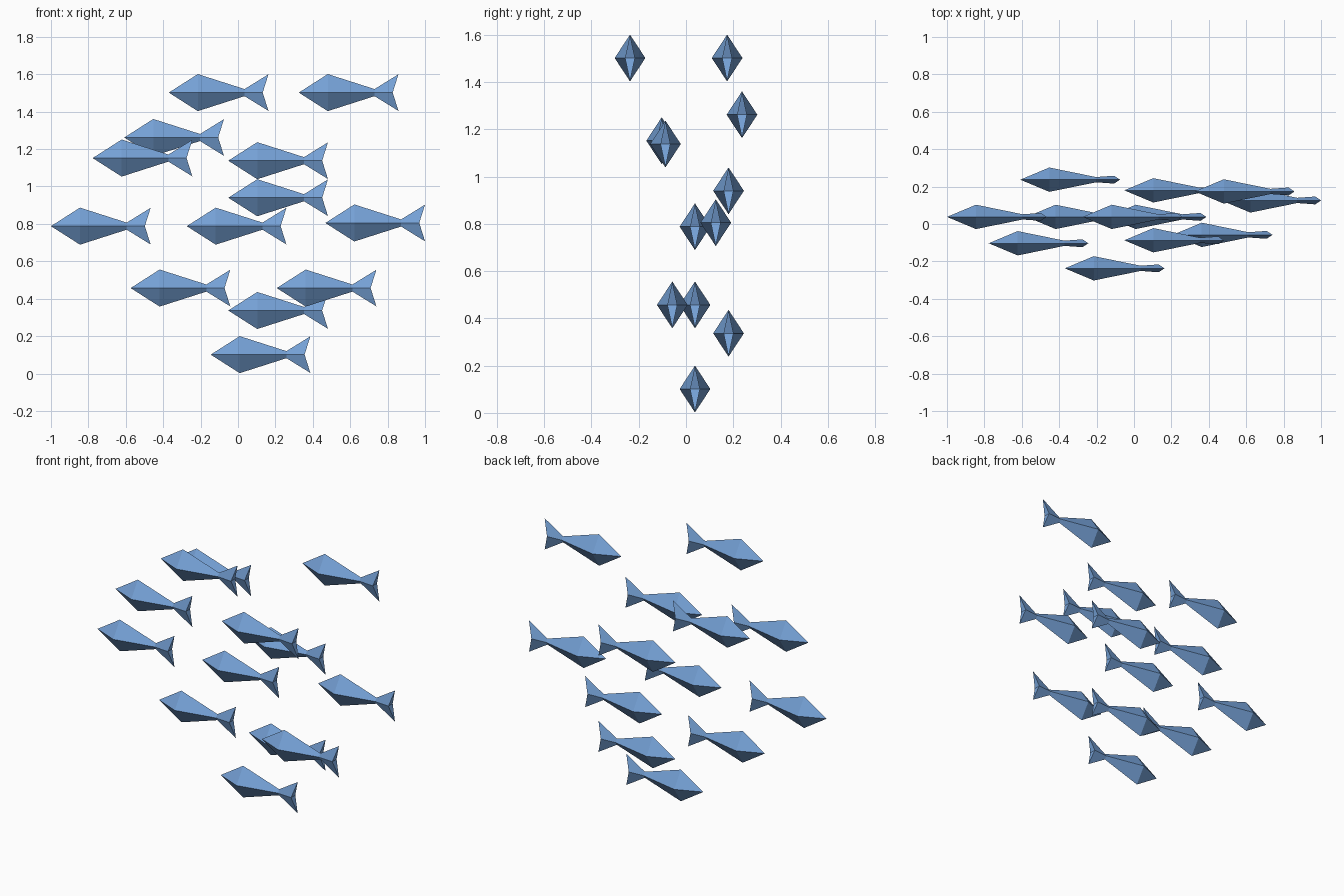
import bpy, bmesh

if "Cube" in bpy.data.objects:
    bpy.data.objects.remove(bpy.data.objects["Cube"])

blue = bpy.data.materials.new("fish_blue")
blue.diffuse_color = (0.18, 0.36, 0.68, 1)
blue.use_nodes = True
blue.node_tree.nodes["Principled BSDF"].inputs["Base Color"].default_value = blue.diffuse_color

# diamond cross-sections: (x of sides, x of ridge and keel, half width, half height)
RINGS = [(0.155, 0.155, 0.065, 0.099),   # widest body section
         (0.405, 0.405, 0.014, 0.019),   # narrow tail root
         (0.502, 0.533, 0.021, 0.098)]   # forked tail fin


def fish_mesh():
    bm = bmesh.new()
    nose = bm.verts.new((0, 0, 0))
    rings = [[bm.verts.new(p) for p in ((xs, -w, 0), (xr, 0, h), (xs, w, 0), (xr, 0, -h))]
             for xs, xr, w, h in RINGS]
    for i in range(4):
        j = (i + 1) % 4
        bm.faces.new((nose, rings[0][i], rings[0][j]))
        for a, b in zip(rings, rings[1:]):
            bm.faces.new((a[i], b[i], b[j], a[j]))
    # notched end of the tail
    left, top, right, bottom = rings[-1]
    bm.faces.new((left, right, top))
    bm.faces.new((left, bottom, right))
    bmesh.ops.recalc_face_normals(bm, faces=bm.faces)
    mesh = bpy.data.meshes.new("fish")
    bm.to_mesh(mesh)
    bm.free()
    mesh.materials.append(blue)
    return mesh


# nose position of every fish in the school
SCHOOL = [(-0.37, -0.237, 1.502), (0.325, 0.174, 1.502), (-0.608, 0.237, 1.262),
          (-0.777, -0.103, 1.152), (-0.052, -0.087, 1.138), (-0.052, 0.18, 0.94),
          (-1.0, 0.038, 0.788), (-0.274, 0.038, 0.788), (0.467, 0.126, 0.805),
          (-0.574, 0.038, 0.457), (0.207, -0.058, 0.457), (-0.052, 0.18, 0.337),
          (-0.146, 0.038, 0.101)]

mesh = fish_mesh()
for n, pos in enumerate(SCHOOL, 1):
    fish = bpy.data.objects.new(f"fish_{n}", mesh)
    fish.location = pos
    bpy.context.collection.objects.link(fish)
